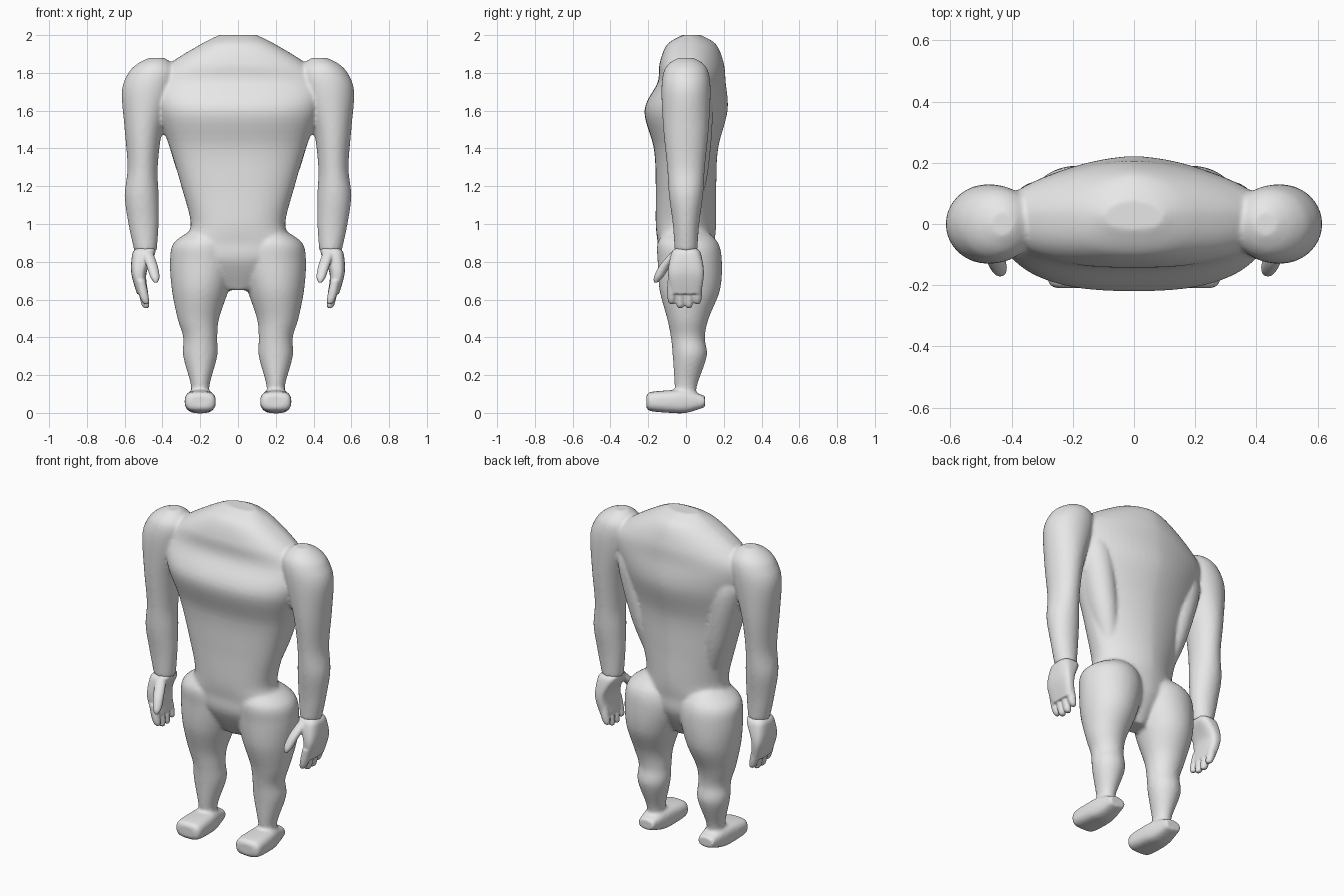
import bpy, bmesh, math

cube = bpy.data.objects.get("Cube")
if cube:
    bpy.data.objects.remove(cube, do_unlink=True)

grey = bpy.data.materials.new("plain grey")
grey.use_nodes = True
colour = (.8, .8, .8, 1)
grey.diffuse_color = colour
grey.node_tree.nodes["Principled BSDF"].inputs["Base Color"].default_value = colour


def ring(position, half, depth=None, x=0, y=0):
    """One cross-section: its place along the part, half width, half depth and centre."""
    return position, half, depth or half, x, y


def spline(before, start, end, after, t):
    """Smooth curve from start to end."""
    bend = 2 * before - 5 * start + 4 * end - after
    twist = 3 * (start - end) + after - before
    return start + t * (end - before + t * (bend + t * twist)) / 2


def smooth_rings(rings, steps=6):
    result = []
    padded = [rings[0], *rings, rings[-1]]
    for group in zip(padded, padded[1:], padded[2:], padded[3:]):
        for step in range(steps):
            result.append([spline(*values, step / steps) for values in zip(*group)])
    return result + [rings[-1]]


def rounded(value, power):
    return math.copysign(abs(value) ** (2 / power), value)


def loft(bm, rings, side=1, front_power=2, back_power=2, lengthwise=False, sides=40):
    """Closed skin over the rings, stacked upward or lengthwise from front to back."""
    loops = []
    for position, half, depth, x, y in smooth_rings(rings):
        loop = []
        for k in range(sides):
            angle = math.tau * k / sides
            c, s = math.cos(angle), math.sin(angle)
            power = front_power if s < 0 else back_power
            across = side * (x + half * rounded(c, power))
            deep = y + depth * rounded(s, power)
            point = (across, position, deep) if lengthwise else (across, deep, position)
            loop.append(bm.verts.new(point))
        loops.append(loop)
    made = [bm.faces.new(loops[0]), bm.faces.new(reversed(loops[-1]))]
    for low, high in zip(loops, loops[1:]):
        for k in range(sides):
            made.append(bm.faces.new((low[k - 1], high[k - 1], high[k], low[k])))
    bmesh.ops.recalc_face_normals(bm, faces=made)


def finish(bm, name, voxel, repeats):
    """Fuse the overlapping forms into one soft skin."""
    mesh = bpy.data.meshes.new(name)
    bm.to_mesh(mesh)
    bm.free()
    mesh.materials.append(grey)
    obj = bpy.data.objects.new(name, mesh)
    bpy.context.collection.objects.link(obj)
    fuse = obj.modifiers.new("fuse", "REMESH")
    fuse.mode = "VOXEL"
    fuse.voxel_size = voxel
    fuse.use_smooth_shade = True
    soften = obj.modifiers.new("soften", "SMOOTH")
    soften.factor = .5
    soften.iterations = repeats


# Torso, crotch to neck
torso = [
    ring(.65, .08, .06),
    ring(.8, .25, .14),
    ring(.9, .29, .15),
    ring(1, .25, .16),
    ring(1.2, .3, .16),
    ring(1.4, .36, .17),
    ring(1.6, .43, .22),
    ring(1.75, .45, .18, y=.03),
    ring(1.85, .36, .17, y=.03),
    ring(1.95, .2, .13, y=.03),
    ring(2, .1, .05, y=.03),
]
# Side back muscle, waist to shoulder
back_muscle = [
    ring(1.1, .05, x=.2, y=.03),
    ring(1.3, .08, .09, x=.25, y=.03),
    ring(1.6, .1, .11, x=.31, y=.03),
    ring(1.75, .08, .09, x=.32),
]
# Arm, wrist to shoulder
arm = [
    ring(.86, .06, x=.49),
    ring(1, .08, .07, x=.5),
    ring(1.15, .09, x=.51),
    ring(1.3, .08, .1, x=.505),
    ring(1.5, .1, .12, x=.5),
    ring(1.7, .14, .13, x=.475),
    ring(1.8, .13, .12, x=.45),
    ring(1.85, .09, x=.44),
    ring(1.88, .04, x=.43),
]
# Leg, ankle to hip
leg = [
    ring(.07, .05, x=.2),
    ring(.15, .05, .06, x=.2),
    ring(.3, .09, x=.2, y=.02),
    ring(.4, .09, x=.2, y=.01),
    ring(.5, .11, x=.21, y=.01),
    ring(.65, .15, .16, x=.2, y=.02),
    ring(.8, .175, .17, x=.185, y=.02),
    ring(.9, .16, x=.18, y=.01),
    ring(.97, .08, .1, x=.16),
]
# Foot, toe to heel
foot = [
    ring(-.21, .05, .03, x=.2, y=.06),
    ring(-.19, .08, .05, x=.2, y=.06),
    ring(-.08, .08, .06, x=.2, y=.06),
    ring(0, .07, .06, x=.2, y=.06),
    ring(.1, .05, .03, x=.2, y=.06),
]
body = bmesh.new()
loft(body, torso, front_power=2.5, back_power=1.7, sides=64)
for side in (1, -1):
    for part in (back_muscle, arm, leg):
        loft(body, part, side)
    loft(body, foot, side, front_power=3, back_power=3, lengthwise=True)
finish(body, "body", .01, 6)

# Hands: palm, thumb and four evenly spaced fingers
palm = [
    ring(.63, .03, .08, x=.505),
    ring(.74, .04, .095, x=.525),
    ring(.84, .06, .08, x=.5),
    ring(.87, .05, .06, x=.49),
]
thumb = [
    ring(.69, .01, x=.435, y=-.16),
    ring(.72, .025, x=.44, y=-.145),
    ring(.78, .03, x=.455, y=-.11),
    ring(.85, .03, x=.48, y=-.05),
]
for side, name in ((1, "left_hand"), (-1, "right_hand")):
    hand = bmesh.new()
    loft(hand, palm, side, front_power=3, back_power=3)
    loft(hand, thumb, side)
    for number in range(4):
        y = .06 - .045 * number
        tip = .555 if number in (1, 2) else .575
        finger = [
            ring(tip, .01, x=.485, y=y),
            ring(tip + .015, .02, x=.49, y=y),
            ring(.63, .025, x=.5, y=y),
            ring(.7, .025, x=.515, y=y),
        ]
        loft(hand, finger, side, sides=16)
    finish(hand, name, .006, 3)
